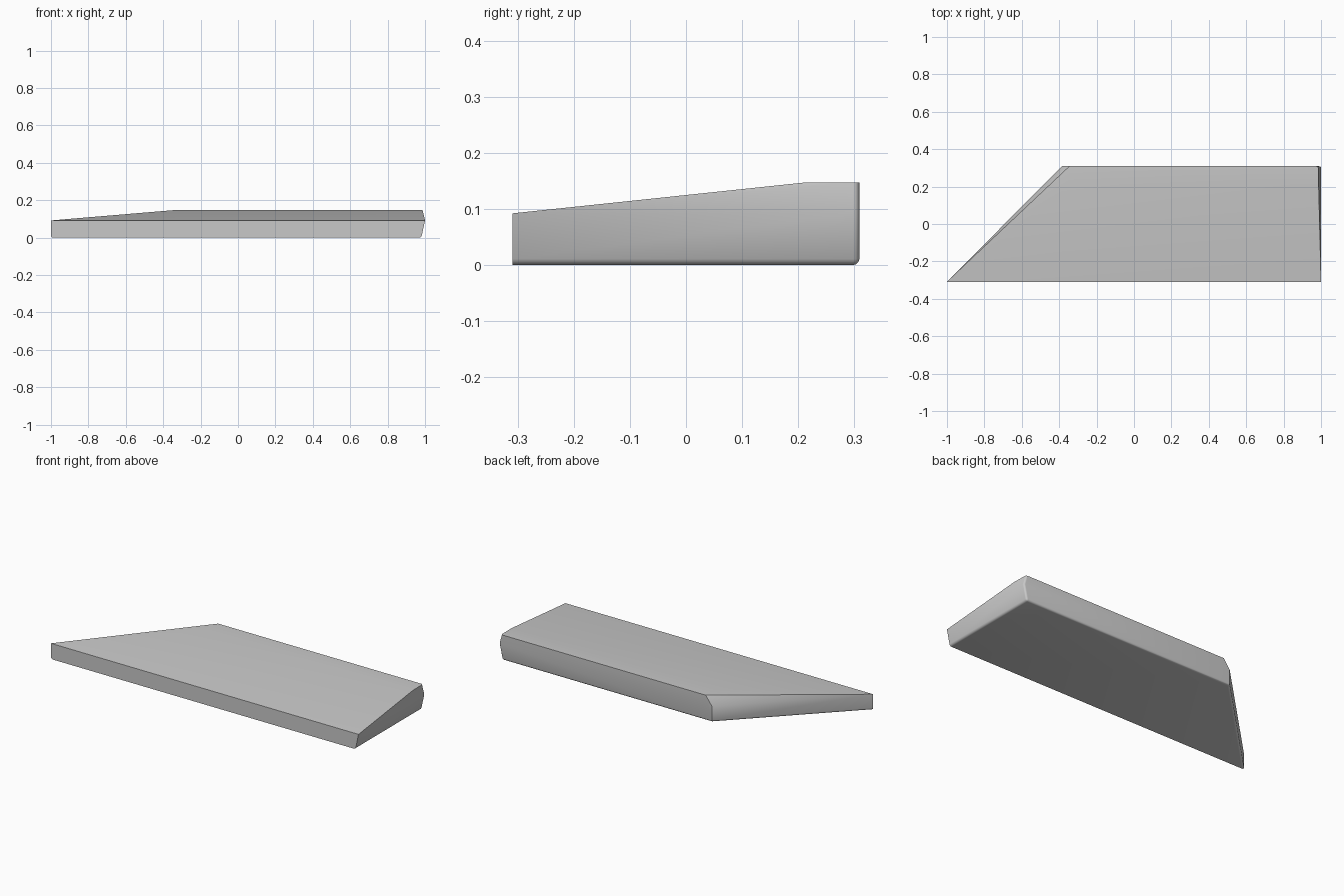
import bpy, bmesh, math

if "Cube" in bpy.data.objects:
    bpy.data.objects.remove(bpy.data.objects["Cube"])

HALF, MID, TOP = 0.309, 0.092, 0.147   # half depth, waist height, crest height
CREST = 0.212                          # y where the sloped top levels out

# Corner points of the wedge plate
P = {
    # bottom outline
    "fl0": (-1.0, -HALF, 0), "fr0": (0.98, -HALF, 0),
    "br0": (0.98, HALF, 0), "bl0": (-0.385, HALF, 0),
    # waist outline
    "fl1": (-1.0, -HALF, MID), "fr1": (1.0, -HALF, MID),
    "br1": (1.0, HALF, MID), "bl1": (-0.385, HALF, MID),
    # raised crest along the back
    "cl": (-0.345, CREST, TOP), "cr": (0.987, CREST, TOP),
    "br2": (0.985, HALF, TOP), "bl2": (-0.345, HALF, TOP),
}
FACES = [
    "bl0 br0 fr0 fl0",          # underside
    "fl0 fr0 fr1 fl1",          # front
    "fr0 br0 br1 fr1",          # right, lower
    "fr1 br1 br2 cr",           # right, upper chamfer
    "br0 bl0 bl1 bl2 br2 br1",  # back
    "bl0 fl0 fl1 bl1",          # left wall
    "bl1 fl1 bl2",              # left chamfer
    "fl1 fr1 cr cl",            # sloped top
    "cl cr br2 bl2",            # flat crest
    "fl1 cl bl2",               # left top facet
]

bm = bmesh.new()
v = {k: bm.verts.new(co) for k, co in P.items()}
for f in FACES:
    bm.faces.new([v[k] for k in f.split()])
bmesh.ops.recalc_face_normals(bm, faces=bm.faces)

# Round the lower side edges and the back right corner
soft = [("fr0", "br0"), ("br0", "bl0"), ("bl0", "fl0"),
        ("br0", "br1"), ("br1", "br2")]
bmesh.ops.bevel(bm, geom=[bm.edges.get((v[a], v[b])) for a, b in soft],
                offset=0.011, offset_type='OFFSET', segments=3,
                profile=0.5, affect='EDGES', clamp_overlap=True)

mesh = bpy.data.meshes.new("wedge_plate")
bm.to_mesh(mesh)
bm.free()
plate = bpy.data.objects.new("wedge_plate", mesh)
bpy.context.collection.objects.link(plate)

grey = bpy.data.materials.new("light grey")
grey.diffuse_color = (0.58, 0.58, 0.58, 1)
grey.use_nodes = True
grey.node_tree.nodes["Principled BSDF"].inputs["Base Color"].default_value = grey.diffuse_color
mesh.materials.append(grey)

bpy.context.view_layer.objects.active = plate
plate.select_set(True)
bpy.ops.object.shade_smooth_by_angle(angle=math.radians(31))
